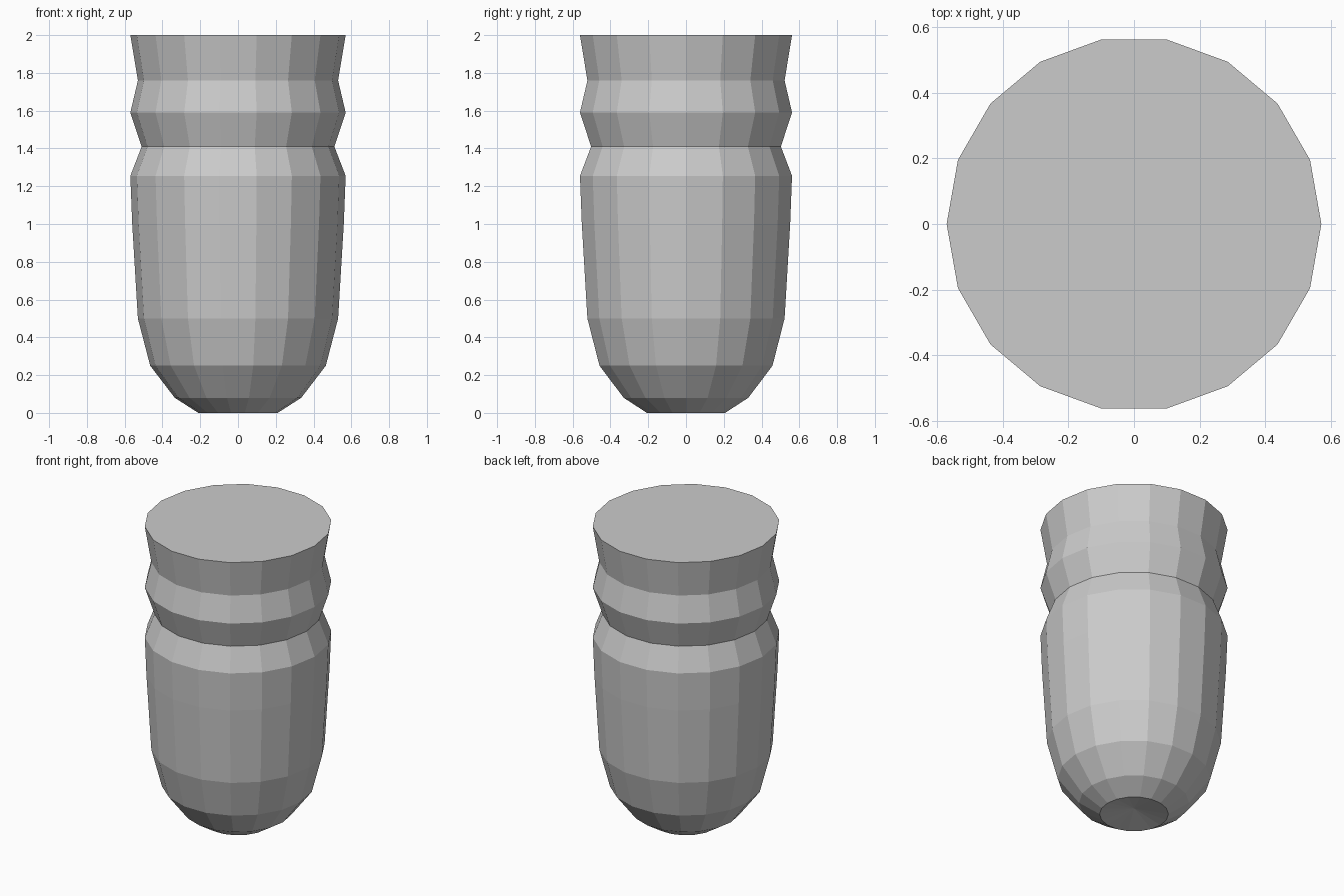
import bpy, bmesh
from math import pi, cos, sin

if "Cube" in bpy.data.objects:
    bpy.data.objects.remove(bpy.data.objects["Cube"])

SIDES = 18

# Profile (radius, height) from the base rim up to the lip
PROFILE = [(0.21, 0.0), (0.335, 0.08), (0.465, 0.25), (0.53, 0.50),
           (0.56, 1.0), (0.57, 1.255), (0.51, 1.41), (0.57, 1.59),
           (0.53, 1.76), (0.57, 2.0)]
BASE_DIMPLE = 0.04

bm = bmesh.new()
rings = [[bm.verts.new((r * cos(2 * pi * i / SIDES), r * sin(2 * pi * i / SIDES), z))
          for i in range(SIDES)] for r, z in PROFILE]

# Faceted ribbed wall
for low, high in zip(rings, rings[1:]):
    for i in range(SIDES):
        j = (i + 1) % SIDES
        bm.faces.new((low[i], low[j], high[j], high[i]))

# Flat top
bm.faces.new(rings[-1])

# Shallow dimpled base
centre = bm.verts.new((0, 0, BASE_DIMPLE))
for i in range(SIDES):
    bm.faces.new((rings[0][(i + 1) % SIDES], rings[0][i], centre))

bmesh.ops.recalc_face_normals(bm, faces=bm.faces)
mesh = bpy.data.meshes.new("ribbed_jar")
bm.to_mesh(mesh)
bm.free()
bpy.context.collection.objects.link(bpy.data.objects.new("ribbed_jar", mesh))
